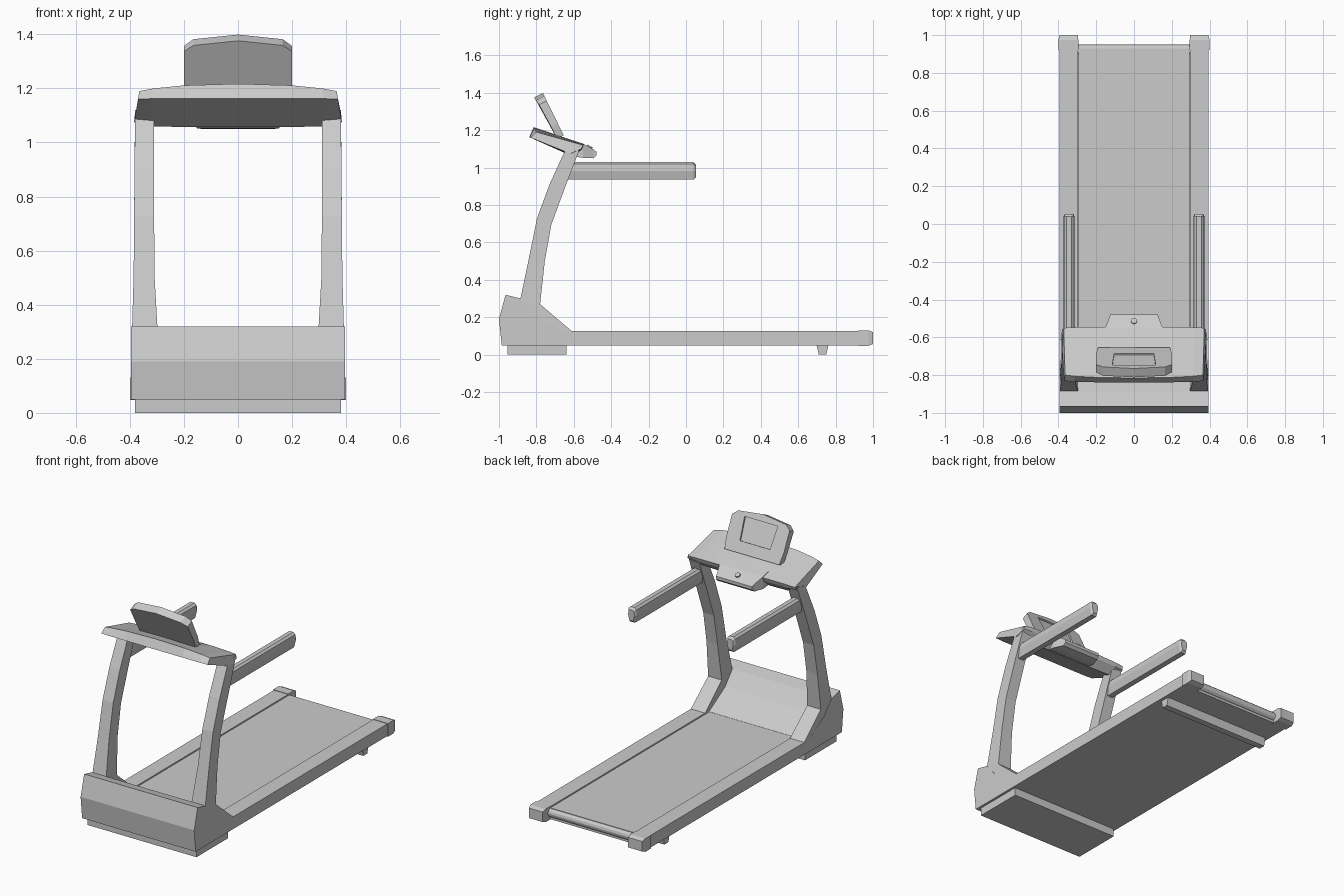
import bpy, bmesh
from mathutils import Vector

if "Cube" in bpy.data.objects:
    bpy.data.objects.remove(bpy.data.objects["Cube"])


def loft(name, rings, mirror=False):
    """Skin a row of equal-sized closed rings and cap both ends."""
    bm = bmesh.new()
    vs = [[bm.verts.new(p) for p in r] for r in rings]
    n = len(rings[0])
    for a, b in zip(vs, vs[1:]):
        for i in range(n):
            j = (i + 1) % n
            bm.faces.new((a[i], a[j], b[j], b[i]))
    bm.faces.new(vs[0])
    bm.faces.new(vs[-1])
    bmesh.ops.recalc_face_normals(bm, faces=bm.faces)
    me = bpy.data.meshes.new(name)
    bm.to_mesh(me)
    bm.free()
    ob = bpy.data.objects.new(name, me)
    bpy.context.collection.objects.link(ob)
    if mirror:
        ob.modifiers.new("mirror", 'MIRROR')
    return ob


def prism(name, profile, x0, x1, mirror=False):
    """Extrude a (y, z) profile along x."""
    return loft(name, [[(x, y, z) for y, z in profile] for x in (x0, x1)], mirror)


def box(name, x0, x1, y0, y1, z0, z1, mirror=False):
    return prism(name, [(y0, z0), (y1, z0), (y1, z1), (y0, z1)], x0, x1, mirror)


# Motor hood
prism("motor_hood", [(-.985, .05), (-1.0, .19), (-.965, .32), (-.885, .30),
                     (-.81, .215), (-.65, .122), (-.65, .05)], -.395, .395)

# Floor supports
box("front_base", -.38, .38, -.955, -.64, 0, .052)
prism("rear_foot_bar", [(.71, 0), (.75, 0), (.762, .052), (.698, .052)], -.375, .375)

# Deck, belt and rear roller
box("deck", -.30, .30, -.66, .93, .05, .112)
box("belt", -.293, .293, -.68, .93, .10, .121)
bpy.ops.mesh.primitive_cylinder_add(vertices=12, radius=.028, depth=.60,
                                    location=(0, .922, .092), rotation=(0, 1.5708, 0))
bpy.context.object.name = "rear_roller"
box("side_rail", .296, .395, -.66, .93, .05, .127, True)

# Rear end caps with tapered tail
caps = []
for y, xi, xo, z0, z1 in ((.92, .295, .40, .047, .13), (.975, .295, .40, .047, .13),
                          (1.0, .297, .394, .057, .12)):
    caps.append([(xi, y, z0), (xo, y, z0), (xo, y, z1), (xi, y, z1)])
loft("rear_cap", caps, True)

# Curved uprights with flared feet: inner x, outer x, front y/z, rear y/z
path = [(.295, .395, -.885, .12, -.61, .125),
        (.297, .392, -.885, .30, -.78, .27),
        (.309, .386, -.841, .51, -.755, .50),
        (.310, .384, -.797, .727, -.72, .695),
        (.310, .383, -.73, .91, -.635, .925),
        (.310, .380, -.645, 1.095, -.56, 1.12)]
loft("upright", [[(i, yf, zf), (o, yf, zf), (o, yr, zr), (i, yr, zr)]
                 for i, o, yf, zf, yr, zr in path], True)

# Handrails, faceted section with a blunt tip
section = [(-.014, .047), (.014, .047), (.027, .036), (.030, 0), (.018, -.047),
           (-.018, -.047), (-.030, 0), (-.027, .036)]
loft("handrail", [[(.344 + x * s, y, .983 + z * s) for x, z in section]
                  for y, s in ((-.66, 1), (.04, 1), (.053, .72))], True)

# Console: half sections from the middle outward, then mirrored
half = [[(0, -.815, 1.217), (0, -.838, 1.163), (0, -.60, 1.057), (0, -.555, 1.10), (0, -.545, 1.125)],
        [(.2, -.812, 1.211), (.2, -.838, 1.163), (.2, -.60, 1.057), (.2, -.555, 1.10), (.2, -.545, 1.125)],
        [(.31, -.806, 1.2), (.32, -.836, 1.162), (.32, -.60, 1.06), (.32, -.555, 1.10), (.32, -.547, 1.123)],
        [(.365, -.80, 1.19), (.37, -.83, 1.16), (.384, -.62, 1.075), (.382, -.56, 1.10), (.372, -.55, 1.12)]]
left = [[(-x, y, z) for x, y, z in r] for r in half[:0:-1]]
loft("console", left + half)

# Tray at the user side of the console
tray = [(.155, -.60, 1.06, 1.145), (.152, -.55, 1.052, 1.128),
        (.130, -.495, 1.05, 1.097), (.126, -.478, 1.066, 1.085)]
loft("console_tray", [[(-w, y, a), (w, y, a), (w, y, b), (-w, y, b)] for w, y, a, b in tray])
bpy.ops.mesh.primitive_cylinder_add(vertices=10, radius=.016, depth=.012,
                                    location=(0, -.515, 1.11), rotation=(-.5, 0, 0))
bpy.context.object.name = "safety_key"

# Tilted display: outline as half width, height up the slope, front lip
origin = Vector((0, -.69, 1.155))
up, back = Vector((0, -.44, .898)), Vector((0, .898, .44))


def place(x, t, d):
    return origin + Vector((x, 0, 0)) + up * t + back * d


edge = [(.19, 0, 0), (.2, .07, 0), (.2, .205, -.006), (.165, .233, -.012), (0, .252, -.012)]
outline = edge + [(-x, t, d) for x, t, d in edge[-2::-1]]
display = loft("display", [[place(x, t, d) for x, t, d in outline],
                           [place(x, t, .04) for x, t, d in outline]])

# Recess for the screen
rect = [(-.105, .07), (.105, .07), (.115, .21), (-.115, .21)]
cutter = loft("screen_cutter", [[place(x, t, d) for x, t in rect] for d in (.03, .06)])
cutter.hide_render = True
cutter.hide_viewport = True
cut = display.modifiers.new("recess", 'BOOLEAN')
cut.object = cutter
cut.operation = 'DIFFERENCE'
cut.solver = 'EXACT'
